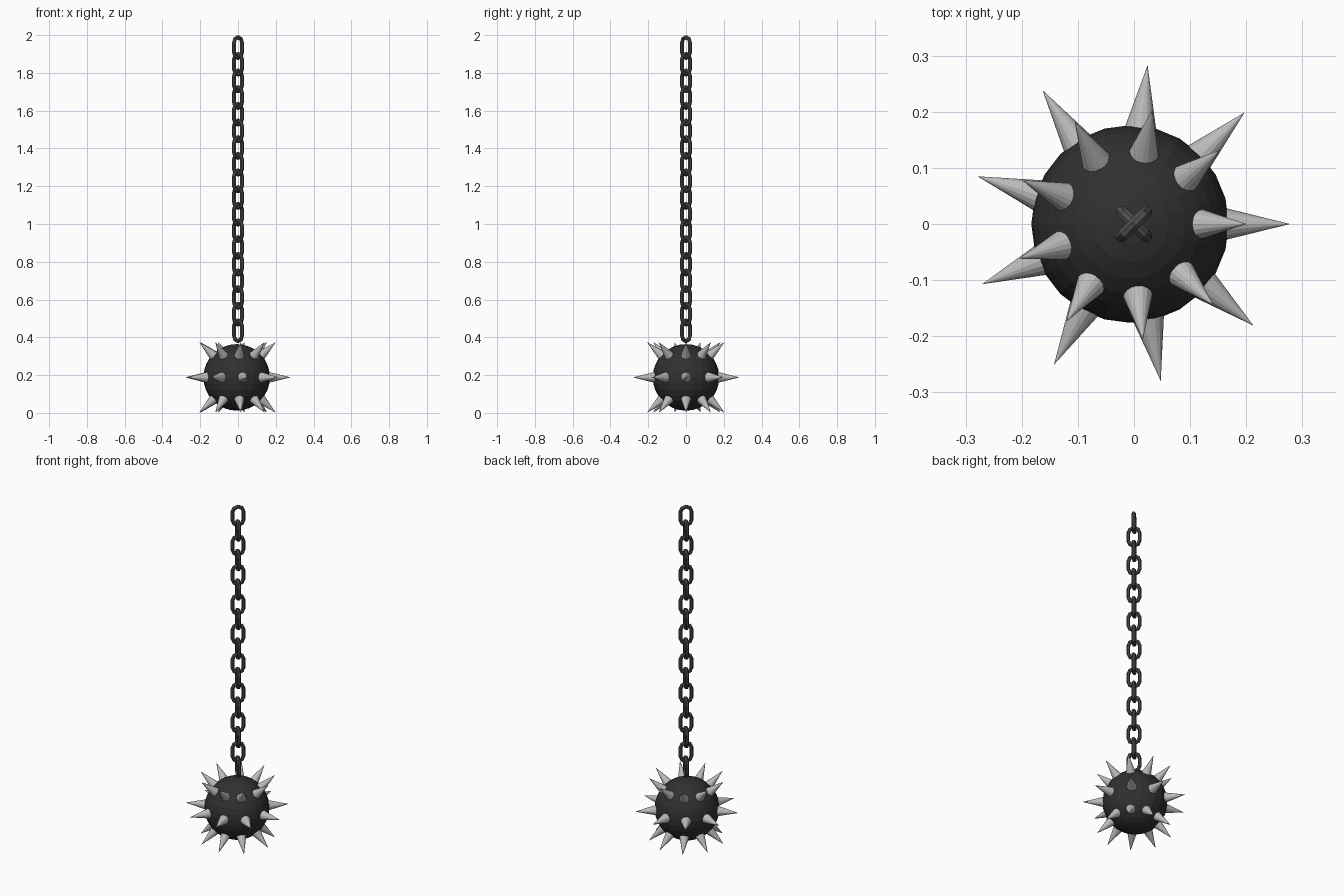
import bpy, bmesh, math
from mathutils import Matrix, Vector

if "Cube" in bpy.data.objects:
    bpy.data.objects.remove(bpy.data.objects["Cube"])

CENTRE = Vector((-0.007, 0, 0.188))


def material(name, v):
    m = bpy.data.materials.new(name)
    m.diffuse_color = (v, v, v, 1)
    m.use_nodes = True
    m.node_tree.nodes["Principled BSDF"].inputs["Base Color"].default_value = m.diffuse_color
    return m


def finish(bm, name, mat):
    bmesh.ops.recalc_face_normals(bm, faces=bm.faces[:])
    me = bpy.data.meshes.new(name)
    bm.to_mesh(me)
    bm.free()
    me.materials.append(mat)
    ob = bpy.data.objects.new(name, me)
    bpy.context.collection.objects.link(ob)
    return ob


iron = material("black_iron", 0.03)
chain_steel = material("dark_steel", 0.08)
bright_steel = material("bright_steel", 0.5)

# Ball
bm = bmesh.new()
bmesh.ops.create_uvsphere(bm, u_segments=24, v_segments=16, radius=0.176,
                          matrix=Matrix.Translation(CENTRE))
finish(bm, "ball", iron)


# Ring of nine radial spikes; the step leaves one slightly wider gap
def spike_ring(name, elevation, tip, step):
    length = 0.14
    bm = bmesh.new()
    for i in range(9):
        a = math.radians(i * step)
        e = math.radians(elevation)
        d = Vector((math.cos(a) * math.cos(e), math.sin(a) * math.cos(e), math.sin(e)))
        rot = d.to_track_quat('Z', 'Y').to_matrix().to_4x4()
        mat = Matrix.Translation(CENTRE + d * (tip - length / 2)) @ rot
        bmesh.ops.create_cone(bm, cap_ends=True, segments=16, radius1=0.0345,
                              radius2=0, depth=length, matrix=mat)
    finish(bm, name, bright_steel)


spike_ring("middle_spikes", 0, 0.285, -39.47)
spike_ring("upper_spikes", 42, 0.279, 39.47)
spike_ring("lower_spikes", -42, 0.279, 39.47)


# Chain link: round wire swept round a stadium path
WIRE, HALF_W, HALF_H, PITCH = 0.011, 0.031, 0.055, 0.0882


def add_link(bm, z, angle):
    straight = HALF_H - HALF_W
    path = []
    for sign, start in ((1, 0), (-1, math.pi)):
        for k in range(5):
            t = start + math.pi * k / 4
            path.append((HALF_W * math.cos(t), HALF_W * math.sin(t) + sign * straight, t))
    turn = Matrix.Translation((0, 0, z)) @ Matrix.Rotation(angle, 4, 'Z')
    rings = []
    for x, h, t in path:
        ring = []
        for s in range(8):
            p = 2 * math.pi * (s + 0.5) / 8
            r, y = WIRE * math.cos(p), WIRE * math.sin(p)
            ring.append(bm.verts.new(turn @ Vector((x + r * math.cos(t), y, h + r * math.sin(t)))))
        rings.append(ring)
    for i, a in enumerate(rings):
        b = rings[(i + 1) % len(rings)]
        for s in range(8):
            n = (s + 1) % 8
            bm.faces.new((a[s], b[s], b[n], a[n]))


# Chain of alternating links from the top down to the ball
bm = bmesh.new()
for i in range(18):
    add_link(bm, 2 - HALF_H - WIRE - i * PITCH, math.radians(45 + 90 * (i % 2)))
finish(bm, "chain", chain_steel)
